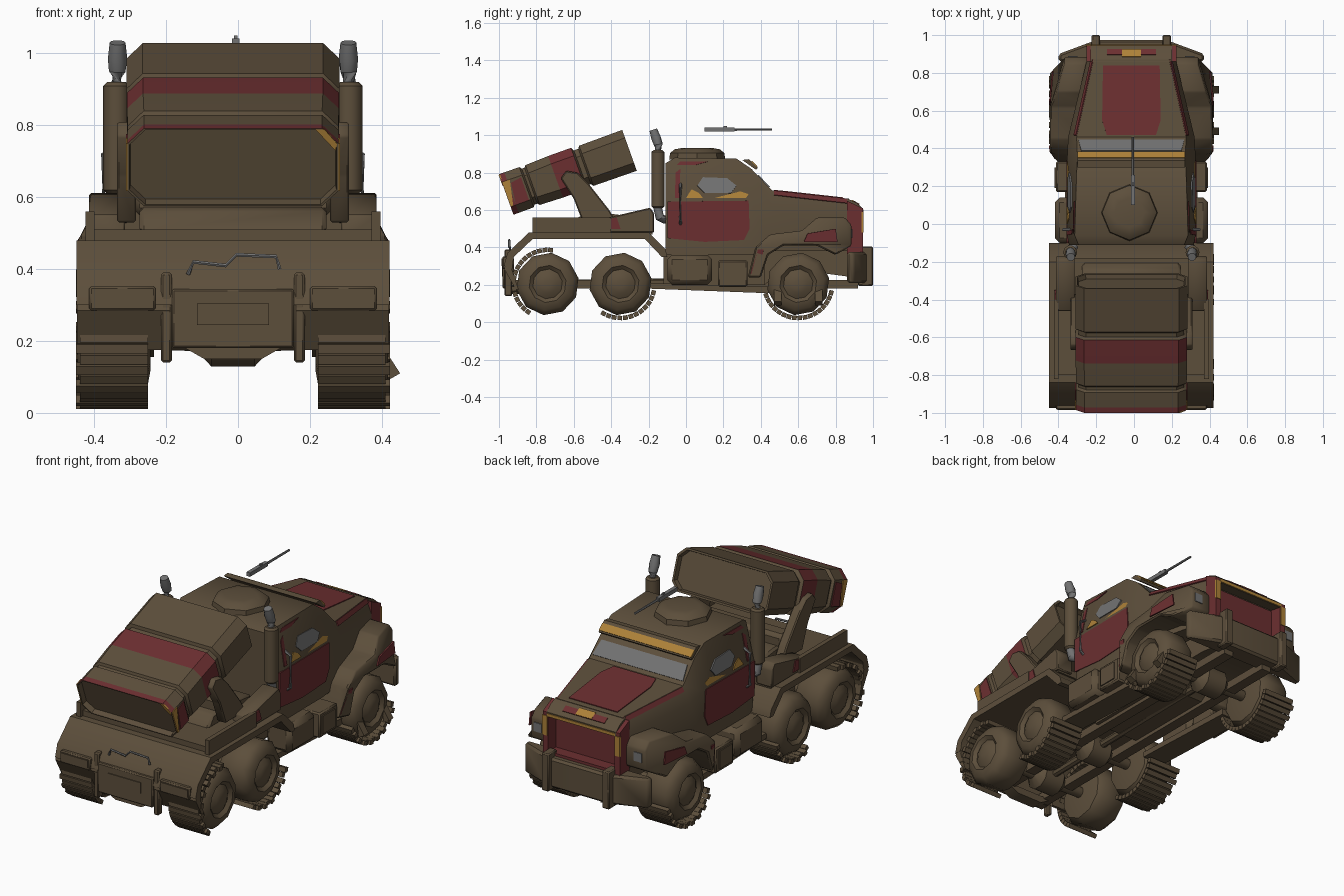
import bpy, bmesh, math
from mathutils import Vector, Matrix

COLORS = {"drab_brown": (0.108, 0.077, 0.044), "faded_red": (0.148, 0.028, 0.030),
          "worn_yellow": (0.42, 0.22, 0.04), "metal_grey": (0.17, 0.17, 0.17)}
MATS = {}
for n, c in COLORS.items():
    MATS[n] = bpy.data.materials.new(n)
    MATS[n].diffuse_color = (*c, 1)
B, R, Y, G = COLORS.keys()
NAMES = [B, R, Y, G]
SHIFT = Matrix.Translation((-.014, 0, 0))  # body sits slightly off centre


def mesh(name, verts, faces, mat=B, bevel=0, fmats=None, matrix=None):
    bm = bmesh.new()
    vs = [bm.verts.new(v) for v in verts]
    for i, f in enumerate(faces):
        face = bm.faces.new([vs[k] for k in f])
        face.material_index = NAMES.index(fmats[i] if fmats else mat)
    bmesh.ops.recalc_face_normals(bm, faces=bm.faces)
    if bevel:
        bmesh.ops.bevel(bm, geom=bm.edges[:], offset=bevel, segments=1, affect='EDGES')
    if matrix:
        bm.transform(matrix)
    bm.transform(SHIFT)
    me = bpy.data.meshes.new(name)
    bm.to_mesh(me)
    bm.free()
    for n in NAMES:
        me.materials.append(MATS[n])
    ob = bpy.data.objects.new(name, me)
    bpy.context.collection.objects.link(ob)
    return ob


def loft(name, rings, mat=B, gaps=None, bevel=0, matrix=None):
    """Skin equal-sized rings, cap both ends; gaps = colour of each span."""
    n = len(rings[0])
    verts = [p for r in rings for p in r]
    faces, fm = [], []
    for j in range(len(rings) - 1):
        for i in range(n):
            k = (i + 1) % n
            faces.append((j*n+i, j*n+k, (j+1)*n+k, (j+1)*n+i))
            fm.append(gaps[j] if gaps else mat)
    last = (len(rings) - 1) * n
    faces += [tuple(range(n)), tuple(range(last, last + n))]
    fm += [mat, mat]
    return mesh(name, verts, faces, mat, bevel, fm, matrix)


def prism(name, pts, a, b, axis="x", mat=B, bevel=0, matrix=None):
    """x: pts are (y,z); z: pts are (x,y); y: pts are (x,z)."""
    put = {"x": lambda p, t: (t, *p), "z": lambda p, t: (*p, t),
           "y": lambda p, t: (p[0], t, p[1])}[axis]
    return loft(name, [[put(p, a) for p in pts], [put(p, b) for p in pts]], mat, None, bevel, matrix)


def box(name, x0, x1, y0, y1, z0, z1, mat=B, bevel=0, matrix=None):
    return prism(name, [(y0, z0), (y1, z0), (y1, z1), (y0, z1)], x0, x1, "x", mat, bevel, matrix)


def plate(name, pts, mat, th=0.008):
    """Thin painted plate straddling a surface."""
    p = [Vector(q) for q in pts]
    d = (p[1]-p[0]).cross(p[2]-p[0]).normalized() * th / 2
    return loft(name, [[q-d for q in p], [q+d for q in p]], mat)


def tube(name, path, radii, n=10, mat=B):
    path = [Vector(p) for p in path]
    rings = []
    for i, p in enumerate(path):
        d = path[min(i+1, len(path)-1)] - path[max(i-1, 0)]
        m = d.to_track_quat('Z', 'Y').to_matrix()
        rings.append([p + m @ Vector((radii[i]*math.cos(a), radii[i]*math.sin(a), 0))
                      for a in (2*math.pi*k/n for k in range(n))])
    return loft(name, rings, mat)


# --- cab and hood shell: sections (y, z bottom, w bottom, z belt, w belt, z top, w top)
SEC = [(-.11, .36, .32, .64, .33, .85, .28), (-.06, .36, .335, .66, .34, .88, .30),
       (.27, .36, .335, .66, .34, .875, .29), (.35, .36, .33, .65, .34, .82, .285),
       (.46, .38, .32, .62, .335, .705, .29), (.87, .38, .225, .58, .235, .66, .20)]
loft("cab_and_hood", [[(-wb, y, z0), (-wm, y, zm), (-wt, y, zt), (wt, y, zt), (wm, y, zm), (wb, y, z0)]
                      for y, z0, wb, zm, wm, zt, wt in SEC])
# --- hollow red grille frame in front of the hood
box("grille_back", -.21, .21, .868, .876, .38, .59, R)
prism("grille_top", [(.86, .662), (.91, .64), (.945, .61), (.945, .585), (.86, .60)], -.215, .215)
box("grille_trim", -.21, .21, .942, .949, .588, .604, Y)
box("grille_sill", -.21, .21, .87, .94, .36, .39, R)
plate("hood_stripe", [(-.13, .47, .704), (.13, .47, .704), (.155, .55, .696), (.15, .84, .664),
                      (-.15, .84, .664), (-.155, .55, .696)], R)
plate("hood_nose_paint", [(-.13, .895, .648), (.13, .895, .648), (.13, .925, .629), (-.13, .925, .629)], R, .006)
plate("hood_nose_mark", [(-.05, .885, .652), (.05, .885, .652), (.05, .925, .63), (-.05, .925, .63)], Y, .009)
plate("windshield", [(-.265, .385, .786), (.265, .385, .786), (.28, .445, .722), (-.28, .445, .722)], G)
# --- sun visor, roof hatch, floating gun
prism("sun_visor", [(.30, .868), (.335, .872), (.385, .825), (.375, .815)], -.285, .285)
plate("sun_visor_paint", [(-.285, .35, .86), (.285, .35, .86), (.285, .38, .831), (-.285, .38, .831)], Y)
tube("roof_hatch", [(-.01, .06, z) for z in (.87, .905, .925, .932)], [.15, .145, .12, .08], 8)
tube("gun_barrel", [(.008, .24, 1.03), (.008, .46, 1.03)], [.007, .006], 6, G)
box("gun_body", -.003, .018, .10, .26, 1.02, 1.042, G)
box("gun_sight", .003, .013, .20, .22, 1.04, 1.05, G)

for s in (1, -1):
    def cab(pts):  # (y,z) points on the cab side
        return [(s*(.335+.005*(z-.36)/.3 if z < .66 else .341-.044*(z-.66)/.22), y, z) for y, z in pts]
    # painted door, window and trims
    plate("door_paint", cab([(-.10, .45), (.1, .43), (.31, .44), (.34, .5), (.335, .65), (-.10, .645)]), R)
    plate("side_window", cab([(.06, .73), (.09, .775), (.22, .77), (.27, .73), (.24, .69), (.1, .69)]), G)
    plate("window_sill_rear", cab([(.0, .664), (.03, .71), (.07, .69), (.09, .664)]), Y)
    plate("window_sill_front", cab([(.15, .664), (.22, .682), (.29, .70), (.335, .685), (.32, .664)]), Y)
    plate("rear_pillar_paint", cab([(-.06, .665), (-.055, .8), (-.03, .82), (-.035, .665)]), R)
    plate("roof_edge_paint", cab([(-.05, .84), (-.03, .86), (.12, .86), (.05, .84)]), R)
    plate("hood_side_paint", [(s*.29, .47, .703), (s*.202, .87, .659), (s*.213, .87, .635), (s*.303, .47, .68)], R)
    prism("grille_side", [(.86, .36), (.945, .36), (.945, .61), (.86, .65)], s*.205, s*.238, "x", R)
    box("grille_side_trim", s*.208, s*.24, .938, .949, .48, .59, Y)
    tube("grab_handle", [(s*.33, -.03, .52), (s*.36, -.03, .54), (s*.36, -.03, .72), (s*.32, -.03, .74)],
         [.008]*4, 6, G)
    # front fender with wheel arch and headlight hump, tapered towards both ends
    fender = prism("front_fender", [(.33, .24), (.37, .40), (.45, .47), (.62, .49), (.70, .56), (.85, .56),
                                    (.885, .52), (.885, .41), (.80, .36), (.70, .41), (.52, .41), (.44, .36),
                                    (.40, .24)], s*.22, s*.43, "x", B, .008)
    for v in fender.data.vertices:
        if abs(v.co.x + .014) > .35:
            cut = .075 if v.co.y > .84 else .035 if v.co.y > .68 and v.co.z > .5 else .03 if v.co.y < .37 else 0
            v.co.x -= s * cut
    plate("fender_paint", [(s*.432, .63, .43), (s*.432, .65, .475), (s*.416, .8, .5), (s*.416, .81, .43)], R)
    plate("fender_tail_paint", [(s*.402, .345, .26), (s*.43, .385, .39), (s*.432, .415, .39), (s*.404, .39, .26)], R)
    box("headlight", s*.285, s*.335, .882, .89, .45, .50, G)
    # exhaust stack
    tube("exhaust_elbow", [(s*.30, -.11, .55), (s*.325, -.14, .56), (s*.325, -.155, .63)], [.024]*3, 10, G)
    tube("exhaust_muffler", [(s*.324, -.15, z) for z in (.61, .62, .91, .92)], [.026, .037, .037, .026])
    tube("exhaust_tip", [(s*.324, -.15, .91), (s*.322, -.148, .95), (s*.321, -.16, .985), (s*.321, -.175, 1.03)],
         [.022, .024, .027, .022], 10, G)
    # fuel tank and step box
    box("fuel_tank", s*.25, s*.405, -.1, .14, .2, .36, B, .025)
    box("step_box", s*.25, s*.40, .17, .33, .19, .33, B, .008)
    box("step_box_panel", s*.399, s*.406, .19, .30, .21, .31)
    prism("side_skirt", [(-.2, .18), (-.2, .21), (.45, .19), (.45, .155)], s*.22, s*.35)
    # bed rails and stowage wedges
    box("bed_rail", s*.385, s*.41, -.82, -.40, .48, .56)
    prism("bed_wedge", [(-.46, .48), (-.46, .55), (-.19, .613), (-.17, .58), (-.17, .48)], s*.30, s*.40, "x", B, .006)
    plate("wedge_paint", [(s*.402, -.4, .5), (s*.402, -.43, .55), (s*.402, -.37, .56), (s*.402, -.35, .5)], R)
    # tail lamps, mud guards, tow bars at the back
    prism("mud_guard", [(-.972, .285), (-.955, .36), (-.92, .36), (-.93, .28), (-.895, .175), (-.91, .175)],
          s*.175, s*.434)
    box("tail_lamp_box", s*.215, s*.40, -.982, -.93, .285, .352, B, .006)
    box("tail_lamp", s*.227, s*.392, -.986, -.978, .30, .342)
    box("tow_bar", s*.17, s*.20, -.97, -.93, .14, .39, B, .006)
    box("frame_rail", s*.10, s*.16, -.92, .92, .18, .225)
    # launcher arm
    prism("launcher_arm", [(-.67, .77), (-.64, .81), (-.58, .80), (-.52, .74), (-.41, .60), (-.37, .53),
                           (-.55, .53), (-.60, .66)], s*.27, s*.323, "x", B, .006)

# --- rear bed with sloped ends
prism("rear_bed", [(-.975, .30), (-.955, .37), (-.84, .48), (-.2, .48), (-.11, .39), (-.1, .35), (-.13, .35),
                   (-.22, .445), (-.82, .445), (-.92, .35), (-.93, .30)], -.435, .435)
box("bed_floor_box", -.385, .385, -.80, -.18, .47, .51)
box("tail_panel", -.17, .17, -.98, -.92, .18, .345, B, .006)
box("tail_plate", -.10, .10, -.985, -.975, .245, .305)
prism("tail_skid", [(-.15, .19), (.15, .19), (.08, .15), (-.08, .15)], -.95, -.88, "y")
tube("tow_hook", [(-.125, -.94, .385), (-.11, -.945, .42), (-.02, -.945, .41), (.01, -.945, .44), (.12, -.945, .435),
                  (.13, -.945, .40)], [.006]*6, 6, G)
prism("launcher_mount", [(-.62, .5), (-.57, .57), (-.40, .58), (-.24, .56), (-.2, .5)], -.26, .26, "x", B, .012)
box("launcher_crossbar", -.28, .28, -.53, -.43, .55, .64, B, .02)
# --- belly, bumper
box("belly", -.18, .18, -.12, .42, .20, .37)
prism("engine_sump", [(.42, .2), (.5, .26), (.75, .26), (.9, .24), (.9, .38), (.42, .38)], -.17, .17)
prism("front_bumper", [(-.385, .86), (-.385, .90), (-.21, .965), (-.17, .975), (.17, .975), (.21, .965), (.385, .90), (.385, .86)],
      .21, .375, "z", B, .012)
for s in (1, -1):
    box("bumper_post", s*.165, s*.21, .92, 1.0, .195, .405, B, .006)

# --- rocket launcher box: three blocks split by thin grooves along a tilted axis
TILT = Matrix.Translation((0, -.627, .803)) @ Matrix.Rotation(math.radians(19.7), 4, 'X')


def octa(t, w, h):
    c = min(.045, h*.4)
    return [(-w, t, c-h), (c-w, t, -h), (w-c, t, -h), (w, t, c-h), (w, t, h-c), (w-c, t, h), (c-w, t, h), (-w, t, h-c)]


PROF = [(-.325, .285, .105), (-.355, .288, .110), (-.355, .293, .115), (-.325, .293, .115), (-.24, .293, .114),
        (-.23, .28, .102), (-.215, .28, .102), (-.205, .293, .113), (-.075, .295, .118), (.055, .295, .118),
        (.065, .28, .10), (.09, .28, .10), (.10, .296, .114), (.345, .296, .116), (.345, .285, .105), (.32, .28, .10)]
loft("launcher_box", [octa(*p) for p in PROF], B, [B, B, R] + [B]*5 + [R] + [B]*6, matrix=TILT)
for s in (1, -1):
    for name, mat, pts in (("corner", Y, [(-.354, .07), (-.31, .07), (-.34, -.07), (-.354, -.07)]),
                           ("side", R, [(-.31, .05), (-.25, .06), (-.25, -.07), (-.325, -.07)])):
        plate("launcher_%s_paint" % name, [TILT @ Vector((s*.294, *p)) for p in pts], mat)
plate("launcher_rear_paint", [TILT @ Vector((x, -.354, z)) for x, z in [(.23, .112), (.255, .112), (.29, .07), (.285, .05)]], Y)

# --- wheels, loose tread lugs, axles
TYRE = [(.23, .09), (.24, .145), (.275, .168), (.39, .168), (.422, .14), (.432, .10), (.415, .08), (.432, .05), (.437, .02)]
for name, wy, a0, a1 in (("rear", -.74, 85, 235), ("middle", -.35, 240, 345), ("front", .60, 200, 345)):
    wz = .205
    for s in (1, -1):
        loft(name + "_wheel", [[(s*x, wy + r*math.cos(a), wz + r*math.sin(a)) for a in
             (2*math.pi*(k+.3)/10 for k in range(10))] for x, r in TYRE])
        n = (a1 - a0) // 9
        for k in range(n + 1):
            m = Matrix.Translation((0, wy, wz)) @ Matrix.Rotation(math.radians(a0 + (a1-a0)*k/n), 4, 'X')
            box(name + "_tread_lug", s*.237, s*(.425 + .012*(k % 2)), .170, .194, -.013, .013, matrix=m)
    tube(name + "_axle", [(x, wy, .205) for x in (-.24, -.1, -.06, .06, .1, .24)], [.03, .035, .08, .08, .035, .03])
for y in (.49, .71):
    prism("torn_tread", [(.42, .18), (.465, .11), (.43, .09)], y - .02, y + .02, "y")
tube("drive_shaft", [(0, -.75, .205), (0, .5, .22)], [.022, .022], 8)

bpy.ops.object.select_all(action='SELECT')
bpy.context.view_layer.objects.active = bpy.data.objects["cab_and_hood"]
bpy.ops.object.shade_smooth_by_angle(angle=math.radians(40))
